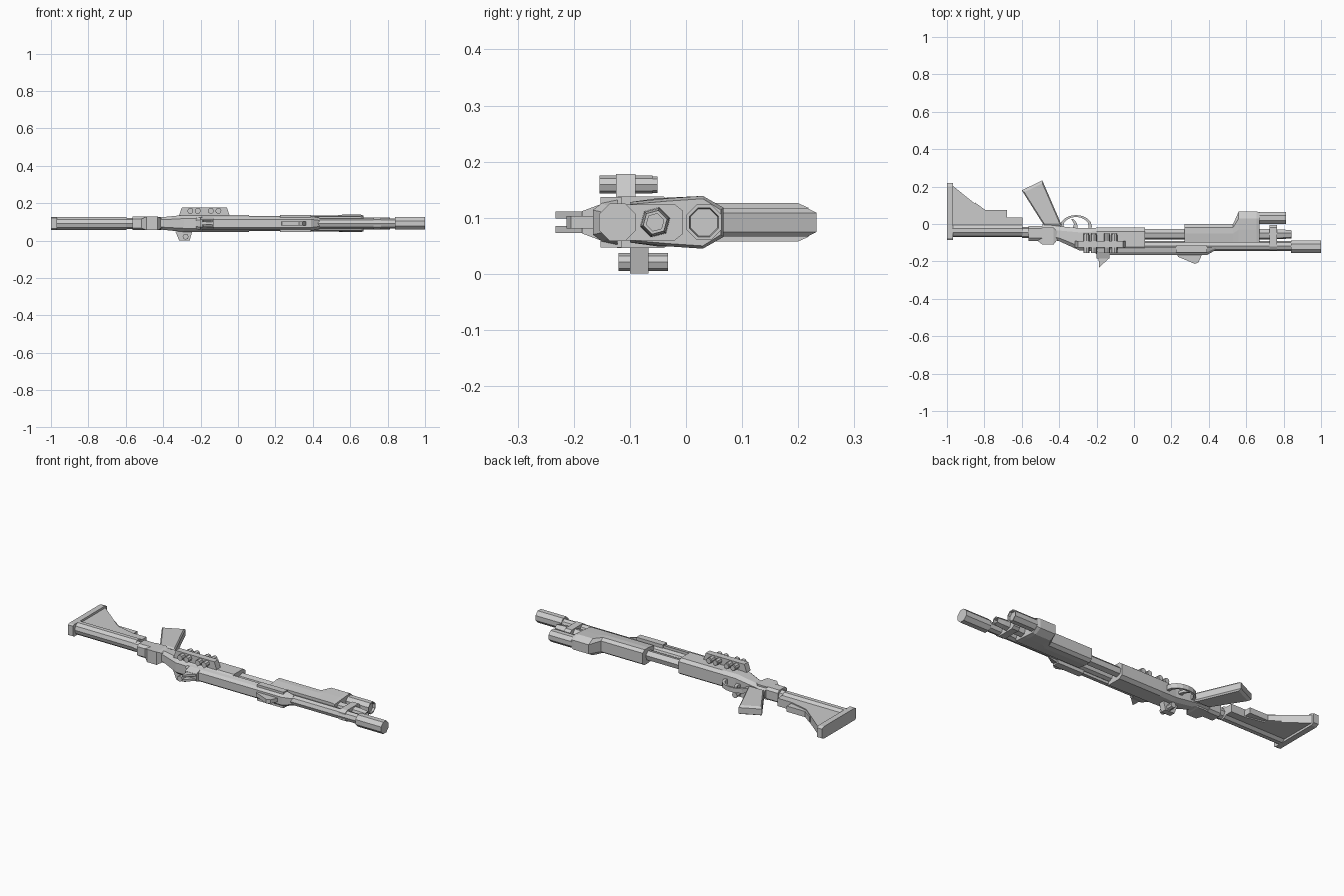
import bpy, bmesh, math

if "Cube" in bpy.data.objects:
    bpy.data.objects.remove(bpy.data.objects["Cube"])

ZC = 0.092  # height of the long axis; the gun lies on its side


def finish(name, bm):
    bmesh.ops.remove_doubles(bm, verts=bm.verts, dist=1e-5)
    bmesh.ops.recalc_face_normals(bm, faces=bm.faces)
    mesh = bpy.data.meshes.new(name)
    bm.to_mesh(mesh)
    bm.free()
    obj = bpy.data.objects.new(name, mesh)
    bpy.context.collection.objects.link(obj)
    return obj


def bridge(name, rings, closed=False):
    bm = bmesh.new()
    loops = [[bm.verts.new(p) for p in ring] for ring in rings]
    n = len(loops[0])
    pairs = list(zip(loops, loops[1:]))
    if closed:
        pairs.append((loops[-1], loops[0]))
    else:
        bm.faces.new(loops[0])
        bm.faces.new(loops[-1])
    for a, b in pairs:
        for i in range(n):
            j = (i + 1) % n
            bm.faces.new((a[i], a[j], b[j], b[i]))
    return finish(name, bm)


def loft(name, sections):
    """Sections are (x, [(y, half thickness), ...]), mirrored about the axis."""
    return bridge(name, [[(x, y, ZC + h) for y, h in prof] + [(x, y, ZC - h) for y, h in reversed(prof)]
                         for x, prof in sections])


def plate(name, profile, z0, z1, edge=0.0):
    """Outline in x, y with optional shrink of the two faces towards its centre."""
    cx = sum(p[0] for p in profile) / len(profile)
    cy = sum(p[1] for p in profile) / len(profile)

    def ring(z, k):
        return [(cx + (x - cx) * k, cy + (y - cy) * k, z) for x, y in profile]
    if not edge:
        return bridge(name, [ring(z0, 1), ring(z1, 1)])
    return bridge(name, [ring(z0, 1 - edge), ring(z0 + .008, 1), ring(z1 - .008, 1), ring(z1, 1 - edge)])


def turned(name, steps, y, z=ZC, n=8, axis='x', at=0, phase=0.0):
    """Round part from (position, radius) steps along x or y."""
    rings = []
    for p, r in steps:
        ring = []
        for i in range(n):
            a = 2 * math.pi * i / n + phase
            c, s = r * math.cos(a), r * math.sin(a)
            ring.append((p, y + c, z + s) if axis == 'x' else (at + c, p, z + s))
        rings.append(ring)
    return bridge(name, rings)


def box(name, x0, x1, y0, y1, z0, z1):
    return plate(name, [(x0, y0), (x1, y0), (x1, y1), (x0, y1)], z0, z1)


# Stock
loft("butt_plate", [(-1, [(-.085, .028), (-.075, .034), (.20, .034), (.218, .026)]),
                    (-.968, [(-.085, .028), (-.075, .034), (.20, .034), (.218, .026)])])
turned("stock_tube", [(-.97, .036), (-.595, .036)], -.034, n=10)
plate("stock_web", [(-.97, -.04), (-.97, .205), (-.79, .06), (-.68, .035), (-.595, .035), (-.595, -.04)],
      ZC - .022, ZC + .022)
plate("cheek_catch", [(-.85, .115), (-.795, .075), (-.68, .075), (-.68, .03), (-.82, .05), (-.85, .09)],
      ZC - .016, ZC + .016)

# Neck and receiver
turned("neck", [(-.60, .030), (-.48, .030)], -.045)
loft("neck_collar", [(-.565, [(-.09, .024), (-.075, .036), (-.025, .036), (-.01, .024)]),
                     (-.49, [(-.09, .024), (-.075, .036), (-.025, .036), (-.01, .024)])])
loft("rear_lump", [(-.515, [(-.09, .025), (-.04, .036)]), (-.49, [(-.11, .036), (-.02, .036)]),
                   (-.43, [(-.11, .036), (-.02, .036)]), (-.41, [(-.085, .025), (-.04, .034)])])
loft("receiver", [(-.49, [(-.075, .018), (-.06, .028), (-.02, .028), (0, .018)]),
                  (-.40, [(-.092, .02), (-.075, .034), (-.035, .034), (-.012, .022)]),
                  (-.29, [(-.142, .026), (-.12, .045), (-.045, .045), (-.022, .03)]),
                  (-.20, [(-.145, .026), (-.122, .046), (-.04, .046), (-.02, .032)]),
                  (.06, [(-.145, .026), (-.122, .046), (-.04, .046), (-.02, .032)])])

# Pistol grip
grip = [(-.60, .18), (-.49, .233), (-.385, -.01), (-.48, -.01)]
plate("pistol_grip", grip, ZC - .025, ZC + .025, edge=.12)

# Trigger guard and trigger
rings = []
for i in range(16):
    a = 2 * math.pi * i / 16
    c, s = math.cos(a), math.sin(a)
    rings.append([(-.31 + rx * c, -.012 + ry * s, ZC + h)
                  for rx, ry, h in ((.085, .06, -.013), (.085, .06, .013), (.068, .05, .013), (.068, .05, -.013))])
bridge("trigger_guard", rings, closed=True)
plate("trigger", [(-.33, -.03), (-.30, -.03), (-.305, .005), (-.325, .028), (-.335, .025), (-.32, 0)],
      ZC - .007, ZC + .007)

# Barrel, muzzle and magazine tube
turned("barrel", [(.0, .027), (.85, .027)], -.118)
turned("muzzle", [(.84, .036), (1.0, .036)], -.122, phase=math.pi / 8)
turned("magazine_tube", [(0, .028), (.75, .028), (.80, .026), (.842, .022), (.842, .016), (.80, .016)],
       -.055, n=6, phase=math.pi / 6 * .5)
loft("barrel_clamp", [(.725, [(-.14, .02), (-.12, .032), (-.02, .032), (-.005, .02)]),
                      (.765, [(-.14, .02), (-.12, .032), (-.02, .032), (-.005, .02)])])

# Heat shield on the barrel
shield = [(-.166, .022), (-.15, .034), (-.122, .04)]
loft("heat_shield", [(-.225, [(-.146, .016), (-.14, .03), (-.122, .036)]), (-.19, shield), (.39, shield),
                     (.435, [(-.14, .016), (-.13, .025), (-.122, .03)])])
box("shield_saddle", .225, .39, -.152, -.115, ZC - .045, ZC + .045)

# Pump handle with light
low = [(-.10, .036), (-.05, .043), (-.018, .043), (0, .03)]
high = [(-.10, .036), (-.03, .043), (.03, .047), (.067, .026)]
loft("pump_handle", [(.27, low), (.53, low), (.56, high), (.655, high),
                     (.672, [(-.10, .032), (-.03, .038), (.03, .042), (.062, .022)])])
turned("light", [(.65, .034), (.812, .034), (.812, .028), (.80, .026)], .032, phase=math.pi / 8)

# Sights
loft("rear_sight_base", [(-.20, [(-.185, .02), (-.15, .033)]), (-.13, [(-.185, .02), (-.15, .033)])])
for s in (-1, 1):
    plate("rear_sight_ear", [(-.19, -.16), (-.187, -.233), (-.13, -.18), (-.13, -.16)],
          ZC + s * .013 - .006, ZC + s * .013 + .006)
plate("front_sight", [(.23, -.16), (.235, -.175), (.325, -.213), (.345, -.205), (.365, -.16)],
      ZC - .011, ZC + .011)

# Side shell carrier, near side
rings = []
for y in (-.125, -.09):
    rings.append([(x, y, z) for x, z in ((-.315, .135), (-.30, .178), (-.06, .178), (-.045, .135))])
bridge("shell_carrier", rings)
for x in (-.255, -.215, -.145, -.105):
    turned("shell", [(-.154, .016), (-.06, .016), (-.06, .0145), (-.051, .0145)], 0, z=.159, axis='y', at=x)

# Single shell holder, far side
rings = []
for y in (-.10, -.067):
    rings.append([(x, y, z) for x, z in ((-.335, .05), (-.315, .001), (-.258, .001), (-.245, .05))])
bridge("single_shell_holder", rings)
turned("single_shell", [(-.12, .016), (-.032, .016)], 0, z=.021, axis='y', at=-.28)
